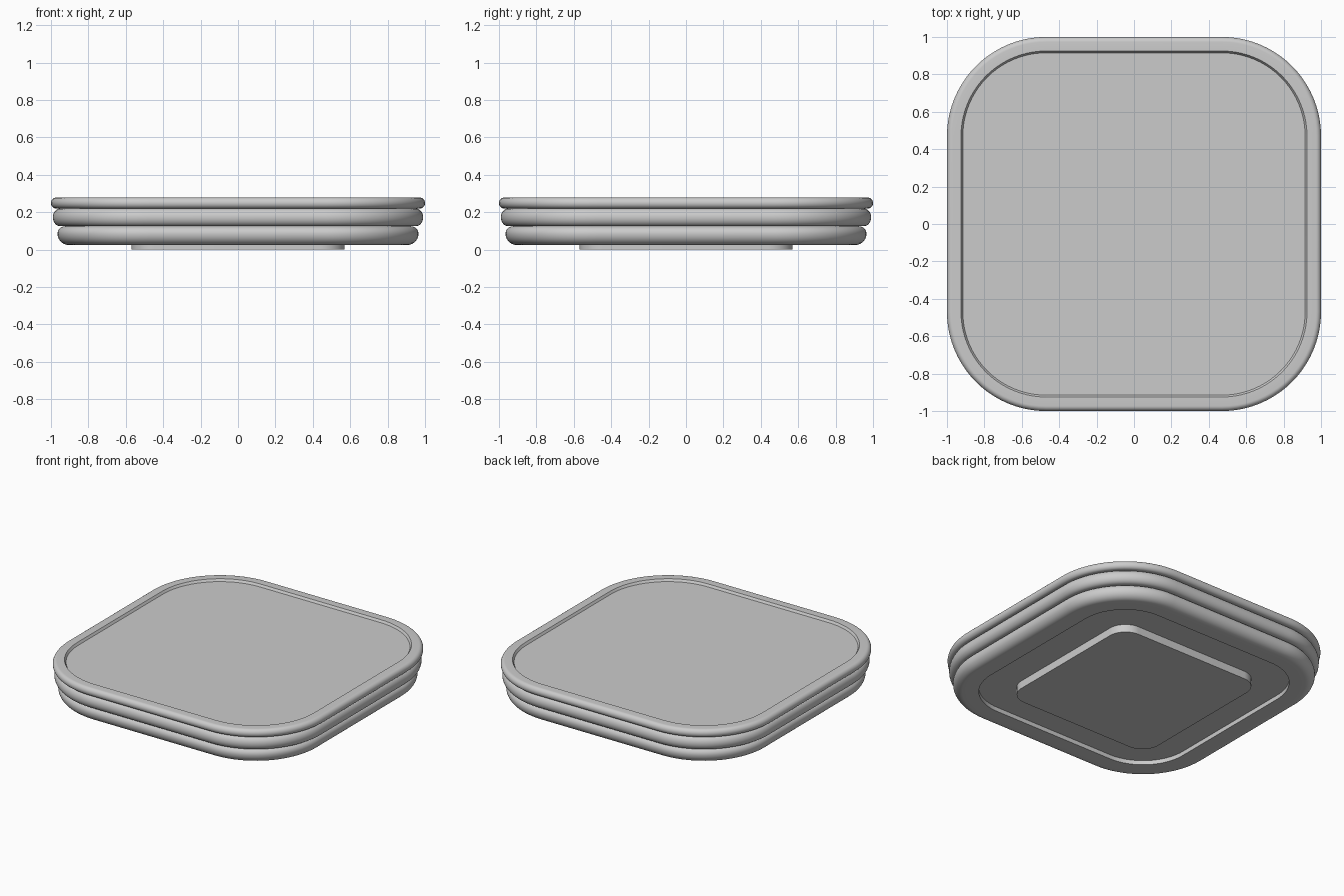
import bpy, bmesh
from math import sin, cos, pi, radians

if "Cube" in bpy.data.objects:
    bpy.data.objects.remove(bpy.data.objects["Cube"])

SEG = 20       # segments per rounded corner
CORE = 0.47    # half length of the straight sides


def outline(bm, w, z, core):
    """Ring of vertices: rounded square of half-width w at height z."""
    r = w - core
    ring = []
    for q, (sx, sy) in enumerate([(1, 1), (-1, 1), (-1, -1), (1, -1)]):
        for i in range(SEG + 1):
            a = (q + i / SEG) * pi / 2
            ring.append(bm.verts.new((sx * core + r * cos(a), sy * core + r * sin(a), z)))
    return ring


def loft(name, profile, core=CORE, cap_start=False, cap_end=False):
    """Skin rounded squares along a (half-width, z) profile running upwards."""
    bm = bmesh.new()
    rings = [outline(bm, w, z, core) for w, z in profile]
    n = len(rings[0])
    for a, b in zip(rings, rings[1:]):
        for i in range(n):
            j = (i + 1) % n
            bm.faces.new((a[i], a[j], b[j], b[i]))
    if cap_start:
        bm.faces.new(rings[0][::-1])
    if cap_end:
        bm.faces.new(rings[-1])
    me = bpy.data.meshes.new(name)
    bm.to_mesh(me)
    bm.free()
    ob = bpy.data.objects.new(name, me)
    bpy.context.collection.objects.link(ob)
    bpy.context.view_layer.objects.active = ob
    ob.select_set(True)
    bpy.ops.object.shade_smooth_by_angle(angle=radians(35))
    ob.select_set(False)
    return ob


def arc(cx, cz, rx, rz, a0, a1, n=8):
    """Elliptical arc in the profile plane, angles in degrees."""
    return [(cx + rx * cos(radians(a0 + (a1 - a0) * i / n)),
             cz + rz * sin(radians(a0 + (a1 - a0) * i / n))) for i in range(n + 1)]


# Top rim with the shallow sunken panel
loft("top_rim_and_panel",
     [(0.955, 0.22)] + arc(0.973, 0.249, 0.027, 0.029, -90, 90, 14)
     + [(0.925, 0.278), (0.915, 0.262)], cap_end=True)

# Rounded middle band
loft("middle_band", [(0.94, 0.125)] + arc(0.95, 0.1725, 0.04, 0.0475, -90, 90, 16)
     + [(0.955, 0.22)])

# Lower body: rounded band, flat underside and its recess
loft("lower_body",
     [(0.80, 0.055), (0.80, 0.025), (0.87, 0.025)]
     + arc(0.905, 0.085, 0.06, 0.06, -90, 0, 10)
     + arc(0.925, 0.085, 0.04, 0.04, 0, 90, 8)[1:] + [(0.94, 0.125)],
     cap_start=True)

# Square foot pad
loft("foot_pad", [(0.57, 0.0), (0.57, 0.056)], core=0.44, cap_start=True, cap_end=True)
